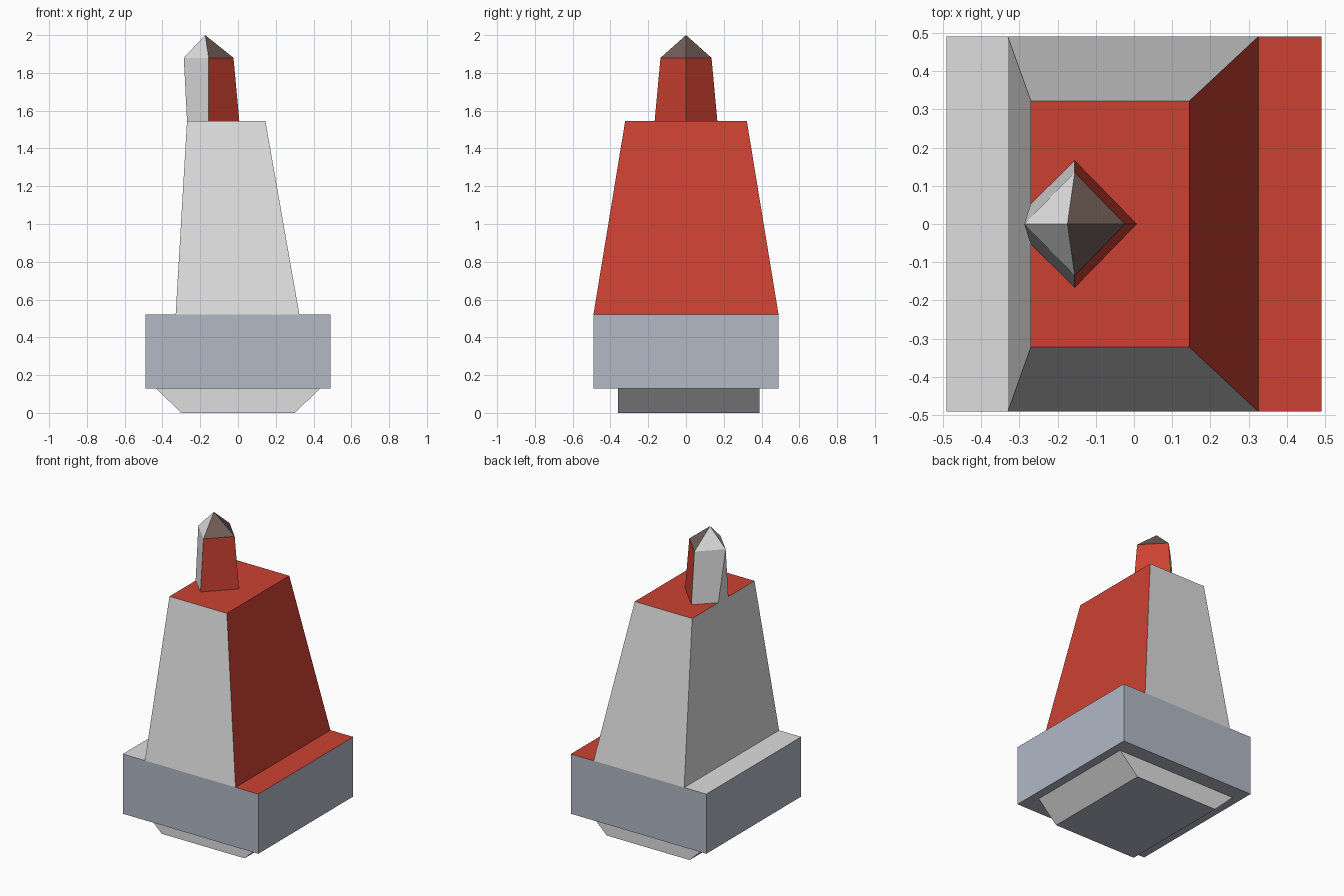
import bpy, bmesh

cube = bpy.data.objects.get("Cube")
if cube:
    bpy.data.objects.remove(cube, do_unlink=True)


def material(name, srgb):
    linear = [((c / 255 + 0.055) / 1.055) ** 2.4 for c in srgb] + [1]
    mat = bpy.data.materials.new(name)
    mat.use_nodes = True
    mat.diffuse_color = linear
    mat.node_tree.nodes["Principled BSDF"].inputs["Base Color"].default_value = linear
    return mat


red = material("red", (204, 65, 50))
grey = material("light grey", (222, 222, 222))
blue = material("blue grey", (178, 185, 198))
brown = material("dark brown", (112, 94, 88))


def rect(x0, x1, y0, y1, z):
    return [(x0, y0, z), (x1, y0, z), (x1, y1, z), (x0, y1, z)]


def solid(name, faces, mats, rule):
    """Join faces given as point lists, weld them and colour by normal and centre."""
    bm = bmesh.new()
    for points in faces:
        bm.faces.new([bm.verts.new(p) for p in points])
    bmesh.ops.remove_doubles(bm, verts=bm.verts[:], dist=0.0001)
    bmesh.ops.recalc_face_normals(bm, faces=bm.faces[:])
    bm.normal_update()
    for f in bm.faces:
        f.material_index = rule(f.normal, f.calc_center_median())
    mesh = bpy.data.meshes.new(name)
    bm.to_mesh(mesh)
    bm.free()
    for m in mats:
        mesh.materials.append(m)
    obj = bpy.data.objects.new(name, mesh)
    bpy.context.collection.objects.link(obj)
    return obj


def frustum(low, high):
    n = len(low)
    sides = [[low[i], low[(i + 1) % n], high[(i + 1) % n], high[i]] for i in range(n)]
    return [low, high] + sides


# Foot: sloped left and right, upright front and back, blue underneath
solid("foot", frustum(rect(-0.30, 0.30, -0.36, 0.39, 0), rect(-0.435, 0.435, -0.36, 0.39, 0.13)),
      [grey, blue], lambda n, c: int(n.z < -0.9))

# Base block: its top is split into a light half and a red half
W, B, T = 0.49, 0.13, 0.52
halves = [rect(-W, 0, -W, W, T), rect(0, W, -W, W, T)]
block = frustum(rect(-W, W, -W, W, B), rect(-W, W, -W, W, T))
block.pop(1)
solid("base_block", block + halves, [blue, grey, red],
      lambda n, c: 0 if abs(n.z) < 0.9 or c.z < T - 0.1 else (2 if c.x > 0 else 1))

# Tapered tower: red on top and on the +x side
DECK = 1.545
solid("tower", frustum(rect(-0.33, 0.325, -W, W, T), rect(-0.27, 0.145, -0.322, 0.322, DECK)),
      [grey, red], lambda n, c: int(n.z > 0.9 or n.x > 0.5))

# Diamond spire, clipped at the deck edge on its -x corner
right, front, back = (0.007, 0, DECK), (-0.155, -0.166, DECK), (-0.155, 0.166, DECK)
clip_front, clip_back = (-0.27, -0.052, DECK), (-0.27, 0.052, DECK)
RIM = 1.88
ring = [(-0.024, 0, RIM), (-0.155, 0.135, RIM), (-0.287, 0, RIM), (-0.155, -0.135, RIM)]
solid("spire", [[right, back, ring[1], ring[0]],
                [back, clip_back, ring[2], ring[1]],
                [clip_back, clip_front, ring[2]],
                [clip_front, front, ring[3], ring[2]],
                [front, right, ring[0], ring[3]]],
      [grey, red], lambda n, c: int(c.x > -0.155))

# Pointed cap on the spire
peak = (-0.174, 0, 2)
solid("spire_cap", [[ring[i], ring[(i + 1) % 4], peak] for i in range(4)],
      [grey, brown], lambda n, c: int(n.x > 0))
